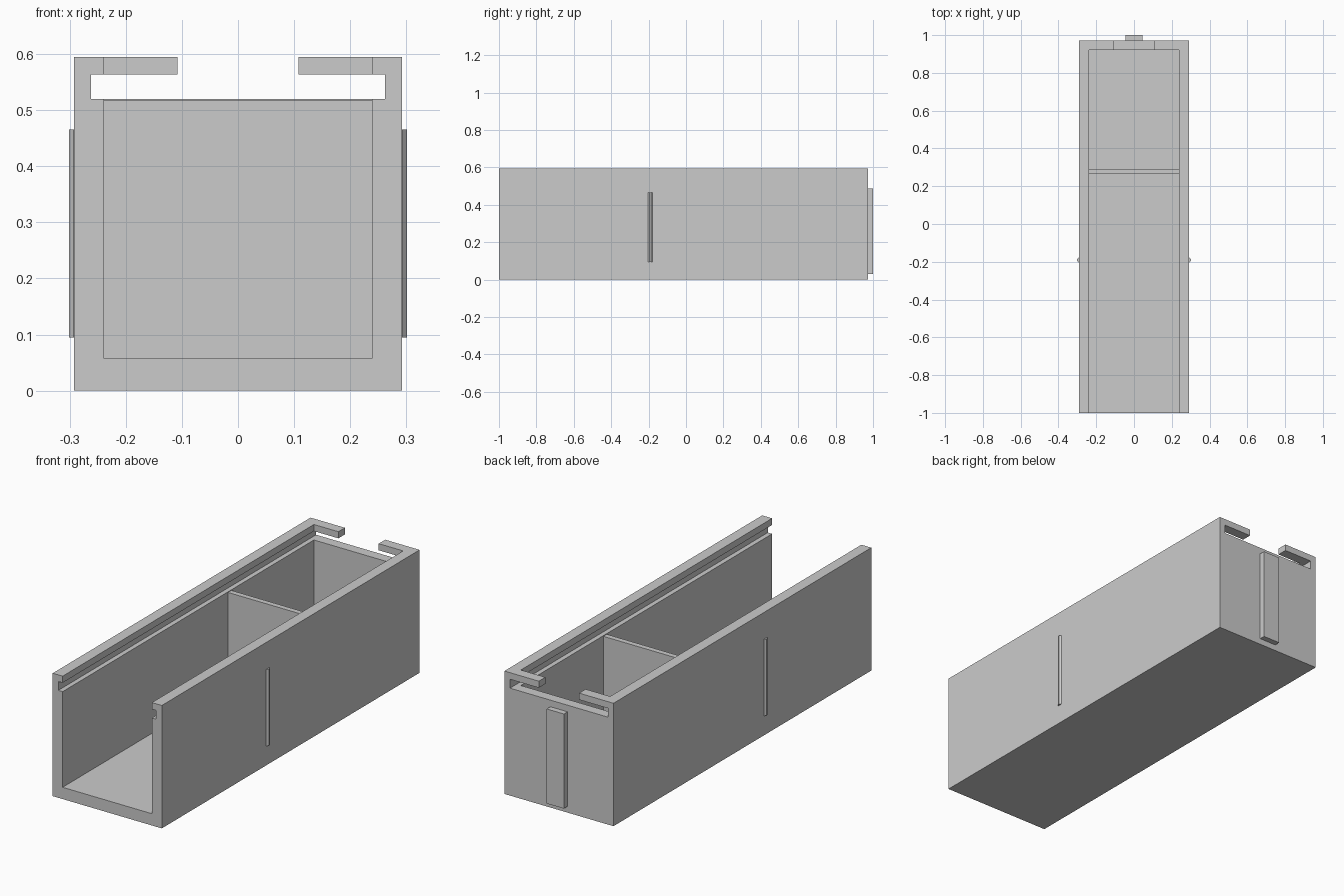
import bpy, bmesh

cube = bpy.data.objects.get("Cube")
if cube:
    bpy.data.objects.remove(cube, do_unlink=True)

grey = bpy.data.materials.new("matte_grey")
grey.use_nodes = True
color = (0.6, 0.6, 0.6, 1)
grey.diffuse_color = color
grey.node_tree.nodes["Principled BSDF"].inputs["Base Color"].default_value = color


def prism(name, outline, z0, z1):
    """Extrude an (x, y) outline from z0 up to z1."""
    bm = bmesh.new()
    base = bm.faces.new([bm.verts.new((x, y, z0)) for x, y in outline])
    top = bmesh.ops.extrude_face_region(bm, geom=[base])["geom"]
    verts = [v for v in top if isinstance(v, bmesh.types.BMVert)]
    bmesh.ops.translate(bm, verts=verts, vec=(0, 0, z1 - z0))
    bmesh.ops.recalc_face_normals(bm, faces=bm.faces)
    mesh = bpy.data.meshes.new(name)
    bm.to_mesh(mesh)
    bm.free()
    mesh.materials.append(grey)
    obj = bpy.data.objects.new(name, mesh)
    bpy.context.collection.objects.link(obj)
    return obj


def box(name, half_width, y0, y1, z0, z1):
    w = half_width
    return prism(name, [(-w, y0), (w, y0), (w, y1), (-w, y1)], z0, z1)


# Open-fronted tray carved from a solid block
tray = box("tray_body", 0.292, -1, 0.972, 0, 0.595)
cutters = [
    box("cavity_cutter", 0.239, -1.2, 0.922, 0.057, 0.8),
    box("lid_slot_cutter", 0.262, -1.3, 1.3, 0.52, 0.563),
    box("back_mouth_cutter", 0.108, 0.8, 1.2, 0.54, 0.9),
]
for cutter in cutters:
    cutter.hide_render = True
    mod = tray.modifiers.new(cutter.name, 'BOOLEAN')
    mod.operation = 'DIFFERENCE'
    mod.solver = 'EXACT'
    mod.object = cutter

# Apply the cuts, then discard the cutters
bpy.context.view_layer.update()
evaluated = tray.evaluated_get(bpy.context.evaluated_depsgraph_get())
carved = bpy.data.meshes.new_from_object(evaluated)
tray.modifiers.clear()
tray.data = carved
for cutter in cutters:
    bpy.data.objects.remove(cutter, do_unlink=True)

# Inner partition and the tab on the back
box("divider", 0.2395, 0.265, 0.291, 0.05, 0.517)
box("back_tab", 0.046, 0.97, 1, 0.03, 0.488)

# Slim bevelled ridge on each side
for side, name in ((1, "left_ridge"), (-1, "right_ridge")):
    outline = [(0.29, -0.203), (0.293, -0.203), (0.301, -0.194),
               (0.301, -0.187), (0.293, -0.178), (0.29, -0.178)]
    prism(name, [(side * x, y) for x, y in outline], 0.095, 0.465)
